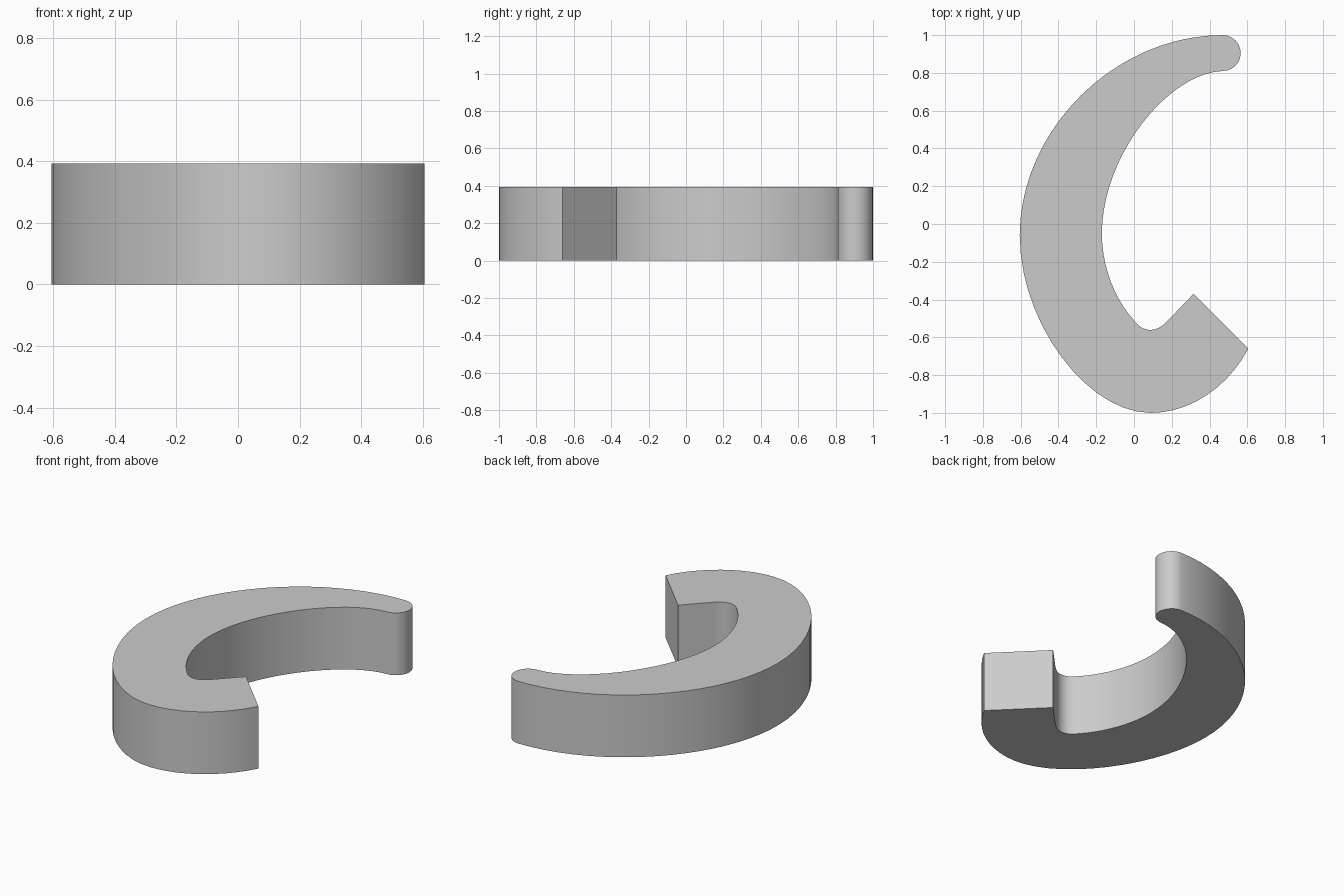
import bpy, bmesh, math
from mathutils import Vector
from mathutils.geometry import interpolate_bezier

if "Cube" in bpy.data.objects:
    bpy.data.objects.remove(bpy.data.objects["Cube"], do_unlink=True)

HEIGHT = 0.393


def bezier(a, b, c, d, steps):
    """Points along a bezier, without its last point."""
    return interpolate_bezier(*[Vector(p) for p in (a, b, c, d)], steps + 1)[:-1]


# Outer edge, from the square end round to the tip
outline = bezier((0.605, -0.66), (0.50, -0.86), (0.30, -1), (0.09, -1), 10)
outline += bezier((0.09, -1), (-0.25, -1), (-0.605, -0.52), (-0.605, -0.06), 14)
outline += bezier((-0.605, -0.06), (-0.605, 0.5), (-0.1, 1), (0.47, 1), 20)

# Rounded tip
for i in range(12):
    a = math.radians(90 - 15 * i)
    outline.append(Vector((0.47 + 0.095 * math.cos(a), 0.905 + 0.095 * math.sin(a))))

# Inner edge, fillet and square end
outline += bezier((0.47, 0.81), (0.18, 0.80), (-0.17, 0.36), (-0.17, -0.05), 20)
outline += bezier((-0.17, -0.05), (-0.17, -0.23), (-0.1, -0.4), (0, -0.51), 10)
outline += bezier((0, -0.51), (0.05, -0.58), (0.12, -0.575), (0.175, -0.515), 8)
outline += [Vector((0.175, -0.515)), Vector((0.315, -0.37))]

# Extrude the outline into a solid hook
bm = bmesh.new()
base = bm.faces.new([bm.verts.new((p.x, p.y, 0)) for p in outline])
top = bmesh.ops.extrude_face_region(bm, geom=[base], use_keep_orig=True)["geom"]
bmesh.ops.translate(bm, vec=(0, 0, HEIGHT),
                    verts=[v for v in top if isinstance(v, bmesh.types.BMVert)])
bmesh.ops.recalc_face_normals(bm, faces=bm.faces)
mesh = bpy.data.meshes.new("curved_hook")
bm.to_mesh(mesh)
bm.free()
hook = bpy.data.objects.new("curved_hook", mesh)
bpy.context.collection.objects.link(hook)

# Plain grey
grey = bpy.data.materials.new("plain_grey")
grey.use_nodes = True
colour = (0.6, 0.6, 0.6, 1)
grey.diffuse_color = colour
grey.node_tree.nodes["Principled BSDF"].inputs["Base Color"].default_value = colour
mesh.materials.append(grey)

# Smooth walls with sharp rims
bpy.ops.object.select_all(action="DESELECT")
hook.select_set(True)
bpy.context.view_layer.objects.active = hook
bpy.ops.object.shade_smooth_by_angle(angle=math.radians(30))
